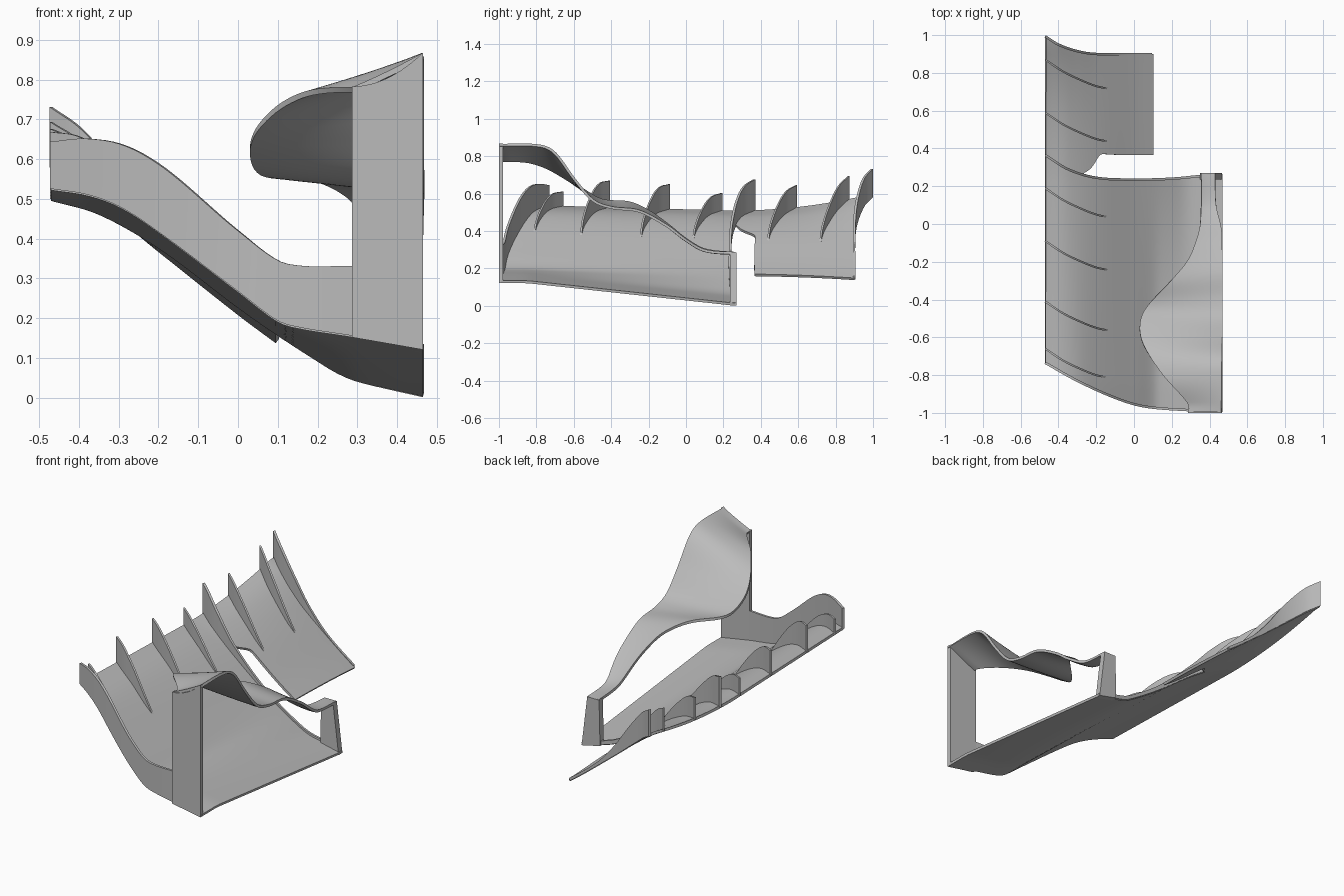
import bpy

cube = bpy.data.objects.get("Cube")
if cube:
    bpy.data.objects.remove(cube)

grey = bpy.data.materials.new("plain_grey")
grey.use_nodes = True
COLOUR = (0.5, 0.5, 0.5, 1)
grey.diffuse_color = COLOUR
grey.node_tree.nodes["Principled BSDF"].inputs["Base Color"].default_value = COLOUR


def spline(*pts):
    """Smooth curve y(x) through the given points."""
    def slope(i):
        a, b = pts[max(i - 1, 0)], pts[min(i + 1, len(pts) - 1)]
        return (b[1] - a[1]) / (b[0] - a[0])

    def value(x):
        x = min(max(x, pts[0][0]), pts[-1][0])
        i = 0
        while i < len(pts) - 2 and x > pts[i + 1][0]:
            i += 1
        (xa, ya), (xb, yb) = pts[i], pts[i + 1]
        w = xb - xa
        t = (x - xa) / w
        s = t * t * (3 - 2 * t)
        bend = slope(i) * t * (1 - t) ** 2 - slope(i + 1) * t * t * (1 - t)
        return ya + (yb - ya) * s + w * bend
    return value


def mix(a, b, t):
    return a + (b - a) * t


def sheet(name, surface, nu, nv, thickness, offset=0):
    """Grid surface(u, v) over the unit square, thickened to a panel."""
    verts = [surface(i / nu, j / nv) for i in range(nu + 1) for j in range(nv + 1)]
    row = nv + 1
    faces = [(i * row + j, (i + 1) * row + j, (i + 1) * row + j + 1, i * row + j + 1)
             for i in range(nu) for j in range(nv)]
    mesh = bpy.data.meshes.new(name)
    mesh.from_pydata(verts, [], faces)
    mesh.materials.append(grey)
    obj = bpy.data.objects.new(name, mesh)
    bpy.context.collection.objects.link(obj)
    solid = obj.modifiers.new("thickness", "SOLIDIFY")
    solid.thickness = thickness
    solid.offset = offset
    bpy.ops.object.select_all(action="DESELECT")
    obj.select_set(True)
    bpy.context.view_layer.objects.active = obj
    bpy.ops.object.modifier_apply(modifier=solid.name)
    bpy.ops.object.shade_smooth_by_angle(angle=0.6)
    return obj


LEFT, RIGHT = -.47, .465

# Floor outline in plan and its height at three stations along y
front_y = spline((LEFT, -.735), (-.3, -.83), (-.1, -.92), (.05, -.965), (.28, -.985), (.47, -.99))
mid_y = spline((LEFT, .365), (-.35, .29), (-.2, .245), (0, .235), (.2, .24), (.36, .255), (.47, .265))
gap_y = spline((-.28, 0), (-.23, .05), (-.19, .12), (-.17, .13))
back_y = spline((LEFT, .994), (-.4, .95), (-.3, .915), (-.2, .9), (.1, .9))

front_z = spline((LEFT, .525), (-.38, .51), (-.3, .48), (-.2, .415), (0, .265),
                 (.1, .19), (.16, .172), (.28, .153), (.47, .12))
mid_z = spline((LEFT, .495), (-.35, .46), (-.2, .375), (0, .225), (.1, .155),
               (.2, .09), (.25, .06), (.3, .04), (.47, 0))
back_z = spline((LEFT, .575), (-.4, .53), (-.3, .45), (-.2, .365), (0, .205), (.1, .13))


def floor_z(x, y):
    if y < .25:
        return mix(front_z(x), mid_z(x), min(max((y + .85) / 1.1, 0), 1))
    t = min((y - .25) / .7, 1)
    return mix(mid_z(x), back_z(x), t * t)


def main_floor(u, v):
    x = mix(LEFT, RIGHT, u)
    y = mix(front_y(x), mid_y(x), v)
    return x, y, floor_z(x, y)


def rear_floor(u, v):
    x = mix(LEFT, .095, u)
    start = mid_y(x) + gap_y(x) if x > -.28 else mid_y(x)
    y = mix(start, back_y(x), v)
    return x, y, floor_z(x, y)


sheet("main_floor", main_floor, 48, 32, .014, 1)
sheet("rear_floor", rear_floor, 48, 16, .014, 1)


def fence(name, path, height, end, thickness=.013):
    """Upright wall standing on the floor along a plan path."""
    def surface(u, v):
        x = mix(LEFT, end, u)
        y = path(x)
        return x, y, floor_z(x, y) + .004 + height(x) * v
    return sheet(name, surface, 40, 2, thickness)


# Fences along the front, middle and back edges
fence("front_fence", front_y,
      spline((LEFT, .118), (-.38, .14), (-.2, .17), (0, .152), (.15, .155), (.3, .178)), .3)
fence("middle_fence", mid_y,
      spline((LEFT, .175), (-.4, .165), (-.3, .12), (-.2, .07), (0, .03), (.36, .022)), .36)
fence("back_fence", back_y,
      spline((LEFT, .152), (-.38, .145), (-.28, .11), (-.18, .055), (-.08, .022), (.095, .018)), .095)

# Tapering vanes along the raised edge
sweep = spline((LEFT, 0), (-.38, -.06), (-.3, -.1), (-.2, -.14), (-.125, -.155))
taper = spline((LEFT, 1), (-.4, 1), (-.3, .75), (-.2, .38), (-.125, 0))
VANES = ((-.66, .085), (-.41, .15), (-.09, .14), (.19, .1), (.59, .125), (.87, .13))
for number, (start, tall) in enumerate(VANES):
    fence("vane_%d" % (number + 1), lambda x: start + sweep(x),
          lambda x: tall * taper(x) + .002, -.125, .01)

# Twisting upper wing between the two posts
inner_x = spline((-1, .29), (-.95, .288), (-.8, .155), (-.65, .055), (-.55, .03), (-.45, .06),
                 (-.3, .195), (-.2, .28), (-.1, .325), (0, .35), (.27, .357))
inner_z = spline((-1, .775), (-.85, .77), (-.75, .74), (-.65, .685), (-.55, .62), (-.45, .565),
                 (-.3, .55), (-.2, .505), (-.1, .435), (0, .355), (.1, .3), (.27, .28))
outer_x = spline((-1, RIGHT), (-.05, RIGHT), (.1, .435), (.27, .43))
outer_z = spline((-1, .86), (-.78, .855), (-.7, .815), (-.6, .68), (-.5, .565), (-.4, .525),
                 (-.25, .505), (-.1, .425), (0, .35), (.1, .295), (.27, .28))


def wing(u, v):
    y = mix(-.995, .265, v)
    return (mix(inner_x(y), outer_x(y), u), y,
            mix(inner_z(y), outer_z(y), u) - .012 * u * (1 - u))


sheet("upper_wing", wing, 16, 72, .014)


# Broad front post and narrow tapered rear post
def front_post(u, v):
    x = mix(.287, RIGHT, u)
    top = mix(.783, .868, u * u)
    return x, -.989, mix(front_z(x), top, v)


def rear_post(u, v):
    x = mix(mix(.35, .356, v), mix(RIGHT, .43, v), u)
    return x, .252, mix(mid_z(x), .285, v)


sheet("front_post", front_post, 12, 4, .022)
sheet("rear_post", rear_post, 8, 6, .034)
